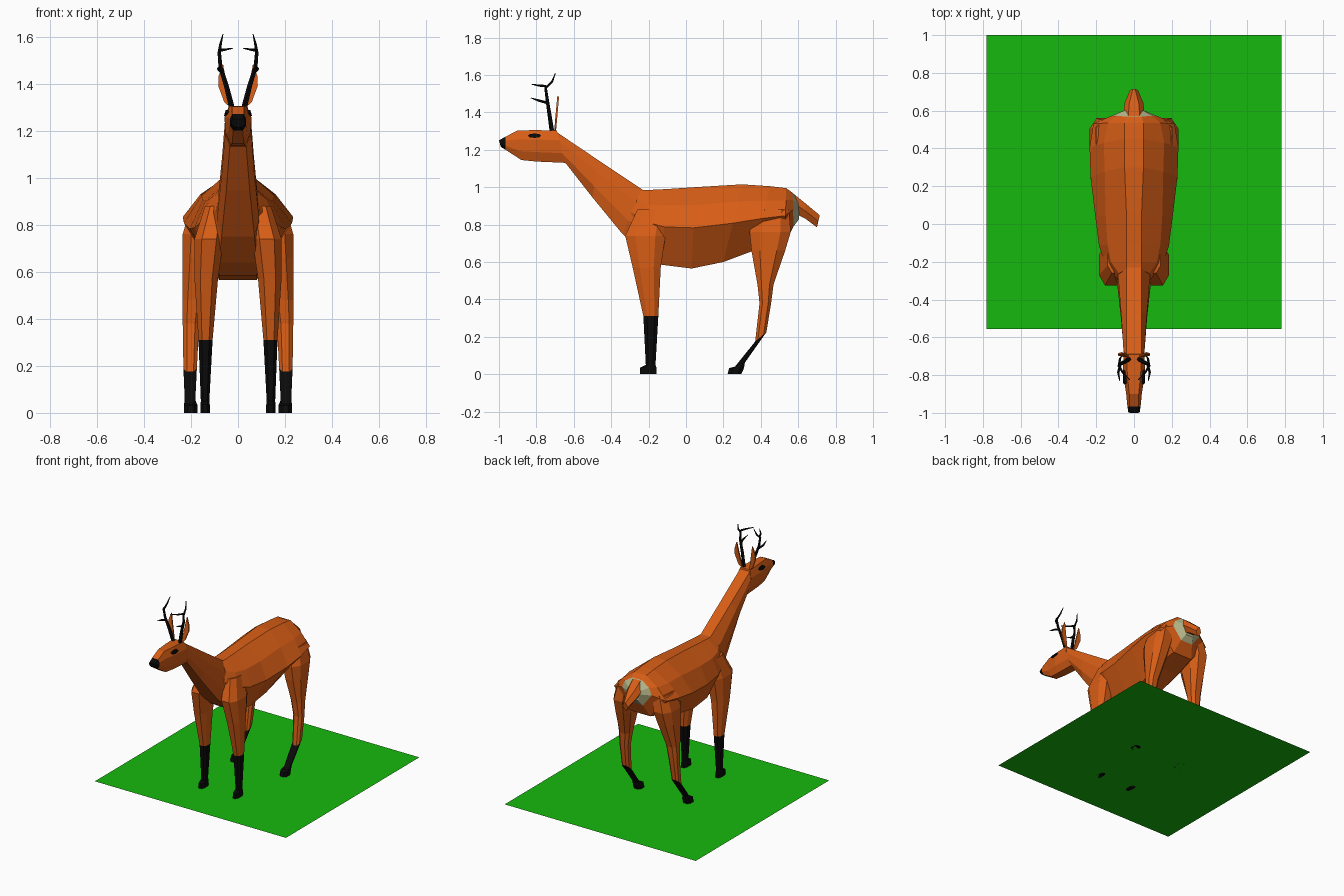
import bpy, bmesh, math
from mathutils import Vector

if "Cube" in bpy.data.objects:
    bpy.data.objects.remove(bpy.data.objects["Cube"])


def material(name, r, g, b):
    m = bpy.data.materials.new(name)
    m.diffuse_color = (r, g, b, 1)
    m.use_nodes = True
    m.node_tree.nodes["Principled BSDF"].inputs["Base Color"].default_value = m.diffuse_color
    return m


FUR = material("fur", 0.68, 0.11, 0.008)
BLACK = material("black", 0.003, 0.003, 0.003)
PALE = material("pale", 0.5, 0.5, 0.27)
GRASS = material("grass", 0.008, 0.48, 0.004)


def loft(name, rings, mats):
    """Skin closed rings; mats gives one material per segment between rings."""
    mesh = bpy.data.meshes.new(name)
    unique = list(dict.fromkeys(mats))
    for m in unique:
        mesh.materials.append(m)
    bm = bmesh.new()
    vs = [[bm.verts.new(p) for p in ring] for ring in rings]
    n = len(rings[0])
    for i, m in enumerate(mats):
        for j in range(n):
            k = (j + 1) % n
            f = bm.faces.new((vs[i][j], vs[i][k], vs[i + 1][k], vs[i + 1][j]))
            f.material_index = unique.index(m)
    for ring, m in ((vs[0], mats[0]), (vs[-1], mats[-1])):
        bm.faces.new(ring).material_index = unique.index(m)
    bmesh.ops.recalc_face_normals(bm, faces=bm.faces)
    bm.to_mesh(mesh)
    bm.free()
    ob = bpy.data.objects.new(name, mesh)
    bpy.context.collection.objects.link(ob)
    return ob


def mirror(ob):
    ob.modifiers.new("mirror", 'MIRROR').use_axis[0] = True
    return ob


def trunk_ring(levels, yt, zt, yb, zb, *widths):
    """Symmetric cross-section running from a top point to a bottom point."""
    half = [(w, yt + (yb - yt) * f, zt + (zb - zt) * f) for w, f in zip(widths, levels)]
    return half + [(-x, y, z) for x, y, z in reversed(half)]


def leg_ring(z, x0, x1, y0, y1, tilt=0.0):
    """Chamfered box cross-section, tilted upward towards the back."""
    xm, ym, hx, hy = (x0 + x1) / 2, (y0 + y1) / 2, (x1 - x0) / 2, (y1 - y0) / 2
    k = 0.5
    pts = [(1, -k), (1, k), (k, 1), (-k, 1), (-1, k), (-1, -k), (-k, -1), (k, -1)]
    return [(xm + a * hx, ym + b * hy, z + b * tilt) for a, b in pts]


def trunk(name, levels, rows, mats):
    return loft(name, [trunk_ring(levels, *r) for r in rows], mats)


# torso, with pale rump
trunk("torso", (0, .22, .5, 1), [
    (-.24, .985, -.34, .75, .04, .08, .09, .07),
    (-.20, .985, -.22, .64, .04, .12, .155, .08),
    (-.10, .99, -.13, .585, .04, .14, .185, .08),
    (.05, 1.0, .03, .565, .04, .15, .205, .08),
    (.30, 1.015, .20, .60, .05, .155, .23, .09),
    (.45, 1.005, .36, .66, .05, .16, .235, .10),
    (.535, .995, .53, .70, .05, .14, .215, .08),
    (.57, .97, .575, .79, .04, .10, .12, .05),
    (.60, .93, .605, .83, .02, .05, .05, .03),
], [FUR] * 7 + [PALE])

# neck
trunk("neck", (0, .3, .7, 1), [
    (-.70, 1.30, -.645, 1.13, .04, .055, .055, .035),
    (-.47, 1.145, -.50, .945, .04, .068, .07, .05),
    (-.23, .985, -.34, .75, .04, .085, .09, .07),
    (-.12, .97, -.20, .68, .03, .08, .09, .06),
], [FUR] * 3)

# head with black nose
trunk("head", (0, .3, .7, 1), [
    (-1.0, 1.25, -.99, 1.215, .022, .03, .028, .015),
    (-.965, 1.27, -.965, 1.20, .025, .035, .034, .02),
    (-.90, 1.303, -.88, 1.145, .025, .042, .04, .025),
    (-.80, 1.305, -.80, 1.137, .035, .058, .052, .03),
    (-.69, 1.302, -.645, 1.13, .04, .056, .055, .035),
], [BLACK] + [FUR] * 3)

# tail
trunk("tail", (0, .5, 1), [
    (.52, .998, .55, .92, .03, .045, .03),
    (.575, .965, .60, .85, .03, .055, .03),
    (.64, .912, .64, .83, .025, .05, .02),
    (.715, .85, .70, .785, .006, .022, .006),
], [FUR] * 3)

# front legs
mirror(loft("front_legs", [leg_ring(*r) for r in [
    (.88, .05, .14, -.26, -.10),
    (.74, .06, .185, -.325, -.11),
    (.57, .085, .185, -.285, -.135),
    (.31, .108, .168, -.228, -.148),
    (.05, .122, .158, -.215, -.163),
    (.035, .12, .16, -.245, -.158),
    (0, .118, .16, -.245, -.158)]], [FUR] * 3 + [BLACK] * 3))

# hind legs
mirror(loft("hind_legs", [leg_ring(*r) for r in [
    (.88, .08, .20, .38, .55),
    (.76, .09, .235, .34, .56),
    (.66, .11, .235, .35, .53),
    (.48, .15, .235, .382, .468),
    (.38, .165, .235, .393, .455),
    (.20, .175, .232, .37, .43, .025),
    (.05, .182, .226, .26, .315, .012),
    (.032, .172, .23, .23, .31),
    (0, .172, .23, .222, .295)]], [FUR] * 5 + [BLACK] * 3))

# ears: thin leaf shapes leaning back
ear = [(.028, 1.295), (.058, 1.32), (.084, 1.39), (.083, 1.43), (.064, 1.485), (.05, 1.41)]
mirror(loft("ears", [[(x, -.70 + d + (z - 1.3) * .09, z) for x, z in ear]
                     for d in (-.005, .005)], [FUR]))

# eyes
eye = [(math.cos(a) * .036, math.sin(a) * .012) for a in [i * math.pi / 4 for i in range(8)]]
mirror(loft("eyes", [[(x - z * .3, -.81 + y, 1.275 + z) for y, z in eye]
                     for x in (.03, .056)], [BLACK]))


# antlers: tapered five-sided tubes
def tube(name, path, radii):
    pts = [Vector(p) for p in path]
    rings = []
    for i, (p, r) in enumerate(zip(pts, radii)):
        d = (pts[min(i + 1, len(pts) - 1)] - pts[max(i - 1, 0)]).normalized()
        u = d.orthogonal().normalized() if i == 0 else (u - d * u.dot(d)).normalized()
        v = d.cross(u)
        rings.append([p + (u * math.cos(a) + v * math.sin(a)) * r
                      for a in [k * math.tau / 5 for k in range(5)]])
    return mirror(loft(name, rings, [BLACK] * (len(path) - 1)))


tube("antler_beams", [(.025, -.715, 1.29), (.05, -.73, 1.39), (.075, -.742, 1.47),
                      (.08, -.75, 1.53), (.075, -.715, 1.565), (.064, -.698, 1.61)],
     (.013, .011, .009, .008, .006, .002))
tube("antler_upper_tines", [(.079, -.75, 1.54), (.06, -.785, 1.543), (.022, -.825, 1.55)],
     (.007, .006, .002))
tube("antler_lower_tines", [(.07, -.74, 1.45), (.083, -.785, 1.462), (.076, -.83, 1.477)],
     (.008, .007, .002))

# flat grass base
mesh = bpy.data.meshes.new("grass_base")
mesh.from_pydata([(-.78, -.555, 0), (.78, -.555, 0), (.78, 1, 0), (-.78, 1, 0)], [], [(0, 1, 2, 3)])
mesh.materials.append(GRASS)
bpy.context.collection.objects.link(bpy.data.objects.new("grass_base", mesh))
